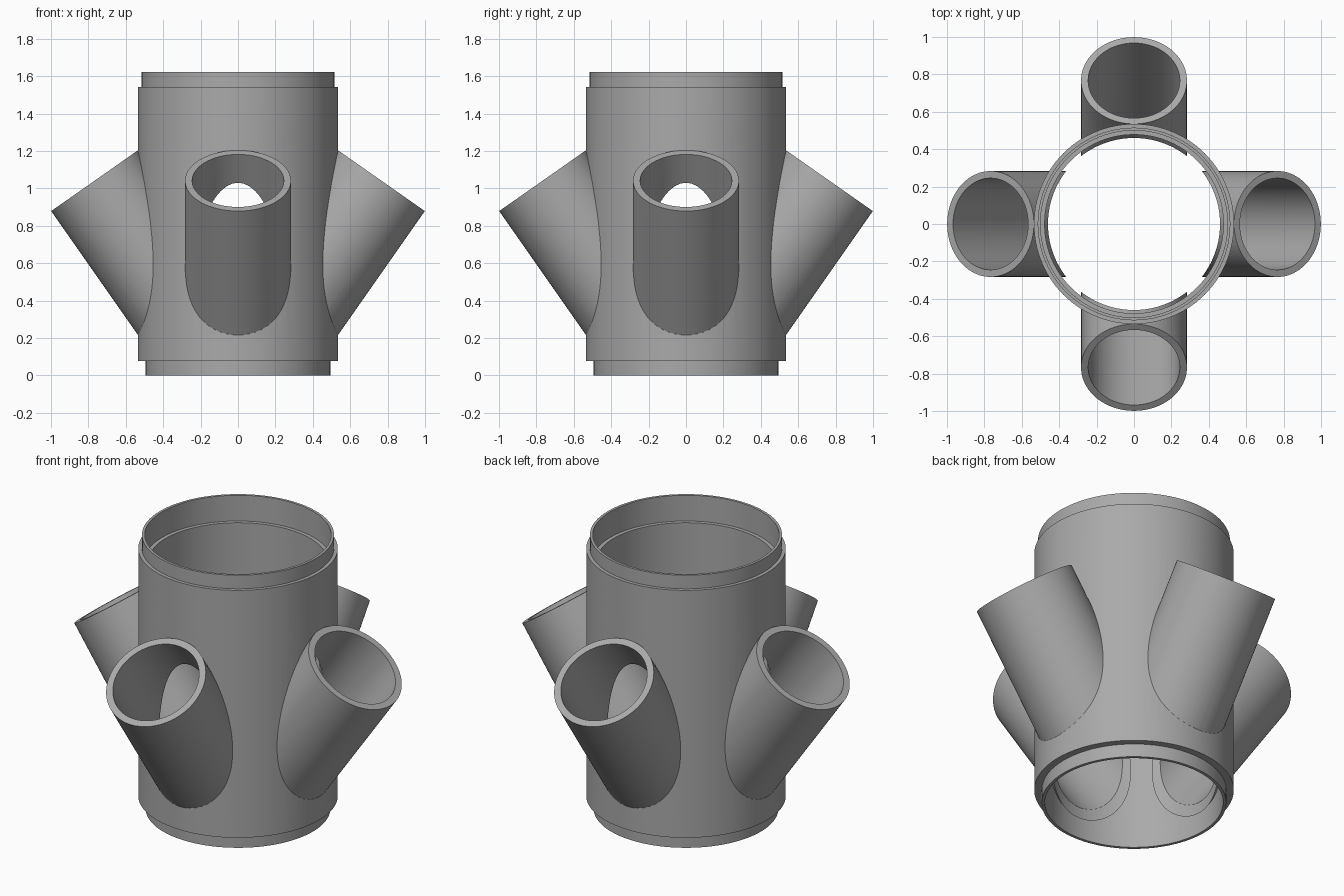
import bpy, bmesh, math
from mathutils import Matrix, Vector

cube = bpy.data.objects.get("Cube")
if cube:
    bpy.data.objects.remove(cube, do_unlink=True)

grey = bpy.data.materials.new("plain grey")
grey.use_nodes = True
colour = (0.4, 0.4, 0.4, 1)
grey.diffuse_color = colour
grey.node_tree.nodes["Principled BSDF"].inputs["Base Color"].default_value = colour

SEGMENTS = 96
TILT = math.radians(35)          # branch lean away from vertical
RIM = Vector((0.767, 0, 1.041))  # centre of a branch mouth
BORE = 0.46                      # branches are trimmed to this radius


def new_object(name, bm):
    bmesh.ops.recalc_face_normals(bm, faces=bm.faces)
    mesh = bpy.data.meshes.new(name)
    bm.to_mesh(mesh)
    bm.free()
    mesh.materials.append(grey)
    obj = bpy.data.objects.new(name, mesh)
    bpy.context.collection.objects.link(obj)
    return obj


def lathe(name, profile):
    """Revolve a closed (radius, z) outline about the z axis."""
    bm = bmesh.new()
    verts = [bm.verts.new((r, 0, z)) for r, z in profile]
    edges = [bm.edges.new((v, verts[i - 1])) for i, v in enumerate(verts)]
    bmesh.ops.spin(bm, geom=verts + edges, cent=(0, 0, 0), axis=(0, 0, 1),
                   angle=math.tau, steps=SEGMENTS, use_merge=True)
    bmesh.ops.remove_doubles(bm, verts=bm.verts, dist=1e-5)
    return new_object(name, bm)


def cylinder(name, radius, bottom, top, matrix=Matrix()):
    """Solid cylinder spanning bottom..top along its own axis."""
    bm = bmesh.new()
    place = matrix @ Matrix.Translation((0, 0, (bottom + top) / 2))
    bmesh.ops.create_cone(bm, cap_ends=True, segments=SEGMENTS, radius1=radius,
                          radius2=radius, depth=top - bottom, matrix=place)
    return new_object(name, bm)


def combine(target, other, operation):
    """Apply a boolean and discard the second solid."""
    mod = target.modifiers.new(operation.title(), 'BOOLEAN')
    mod.operation, mod.object, mod.solver = operation, other, 'EXACT'
    bpy.context.view_layer.objects.active = target
    bpy.ops.object.modifier_apply(modifier=mod.name)
    bpy.data.objects.remove(other, do_unlink=True)


# Main pipe: bottom spigot, thick body, top collar with an inner socket ledge
pipe = lathe("branched_pipe", [
    (0.478, 0), (0.495, 0), (0.495, 0.078), (0.535, 0.078), (0.535, 1.542),
    (0.515, 1.542), (0.515, 1.622), (0.5, 1.622), (0.5, 1.47), (0.478, 1.47)])

# Four leaning branches, trimmed inside the main bore
places = [Matrix.Rotation(i * math.pi / 2, 4, 'Z') @ Matrix.Translation(RIM)
          @ Matrix.Rotation(TILT, 4, 'Y') for i in range(4)]
for place in places:
    branch = cylinder("branch", 0.283, -1.1, 0, place)
    combine(branch, cylinder("bore_cutter", BORE, -1, 3), 'DIFFERENCE')
    combine(pipe, branch, 'UNION')

# Drill each branch through into the main bore
for place in places:
    combine(pipe, cylinder("branch_drill", 0.245, -1.1, 0.2, place), 'DIFFERENCE')

bpy.ops.object.select_all(action='DESELECT')
pipe.select_set(True)
bpy.context.view_layer.objects.active = pipe
bpy.ops.object.shade_smooth_by_angle(angle=math.radians(25))
